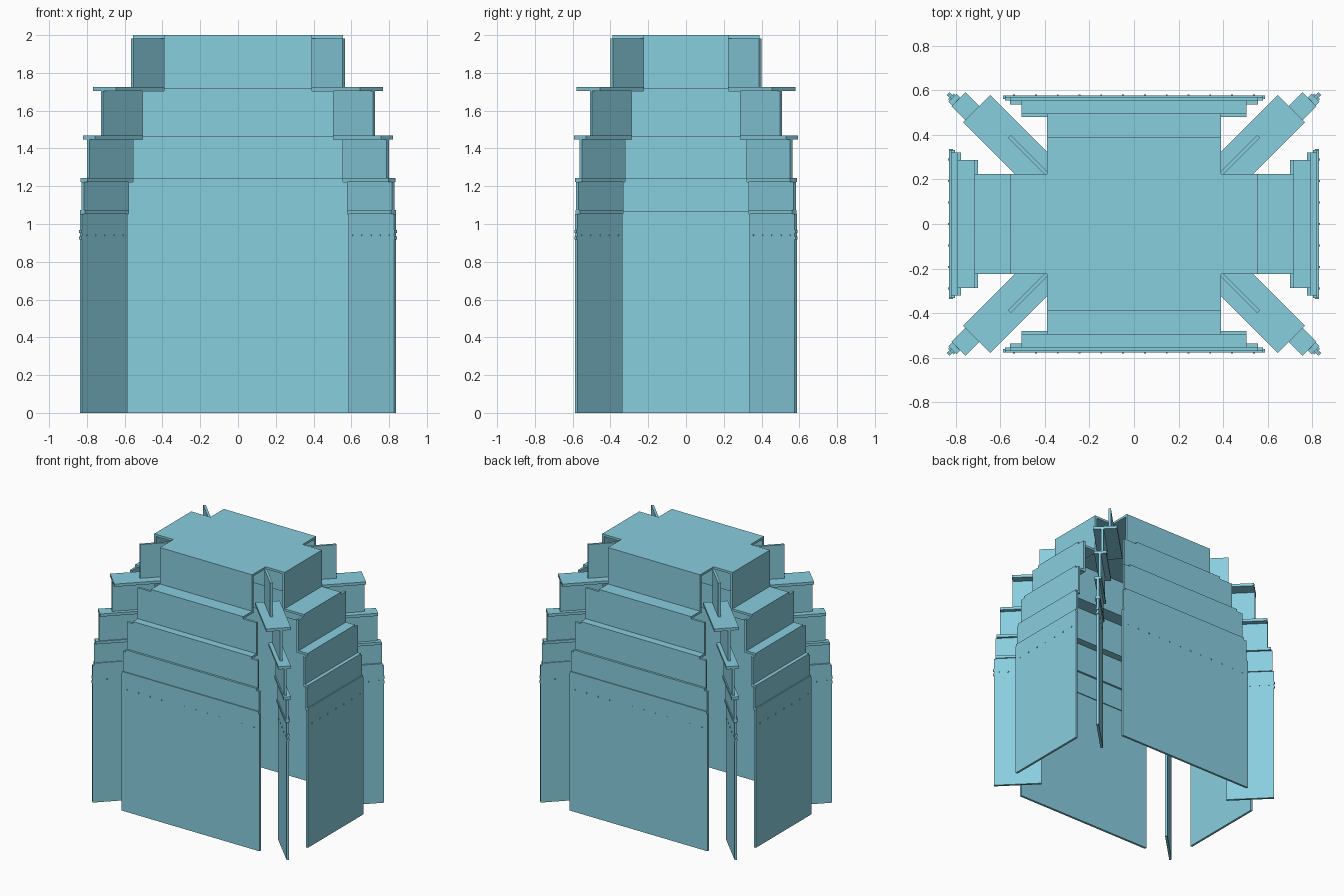
import bpy, bmesh, math
from mathutils import Matrix, Vector

cube = bpy.data.objects.get("Cube")
if cube:
    bpy.data.objects.remove(cube, do_unlink=True)

mat = bpy.data.materials.new("pale_teal")
mat.use_nodes = True
colour = (0.25, 0.62, 0.74, 1)
mat.diffuse_color = colour
mat.node_tree.nodes["Principled BSDF"].inputs["Base Color"].default_value = colour

T = 0.017    # plate thickness

# Each tier: top height, front panel half width, side panel half width,
# side panel distance, front panel distance, fin reach in x
TIERS = [
    (2.00, 0.392, 0.225, 0.555, 0.388, 0.56),
    (1.72, 0.505, 0.288, 0.717, 0.497, 0.72),
    (1.465, 0.557, 0.322, 0.794, 0.555, 0.793),
    (1.24, 0.580, 0.333, 0.822, 0.571, 0.822),
    (1.07, 0.588, 0.338, 0.831, 0.578, 0.831),
]
# Flange on the fin below each tier: outer centre x, y, half width
FLANGES = [(0.707, 0.518, 0.087), (0.789, 0.561, 0.044),
           (0.816, 0.568, 0.026), (0.823, 0.573, 0.018)]


def box(bm, lo, hi, matrix=Matrix.Identity(4)):
    """Add a box between two corners, then transform it."""
    lo, hi = Vector(lo), Vector(hi)
    place = Matrix.Translation((lo + hi) / 2) @ Matrix.Diagonal((hi - lo).to_4d())
    bmesh.ops.create_cube(bm, size=1, matrix=matrix @ place)


def finish(bm, name):
    bmesh.ops.recalc_face_normals(bm, faces=bm.faces)
    mesh = bpy.data.meshes.new(name)
    bm.to_mesh(mesh)
    bm.free()
    mesh.materials.append(mat)
    obj = bpy.data.objects.new(name, mesh)
    bpy.context.collection.objects.link(obj)
    return obj


def stepped_panel(name, angle, width, dist):
    """Thin walls stepping outward, joined by narrow ledges."""
    bm = bmesh.new()
    turn = Matrix.Rotation(angle, 4, 'Z')
    for i, tier in enumerate(TIERS):
        top, w, d = tier[0], tier[width], tier[dist]
        bottom = TIERS[i + 1][0] - T if i + 1 < len(TIERS) else 0
        box(bm, (-w, -d, bottom), (w, -d + T, top - T), turn)
        if i:
            prev = TIERS[i - 1]
            box(bm, (-prev[width], -d, top - T),
                (prev[width], -prev[dist] + T, top), turn)
    # Row of small bolts
    w, d = TIERS[-1][width], TIERS[-1][dist]
    count = round(w * 20)
    for k in range(count):
        x = -w + w * (2 * k + 1) / count
        box(bm, (x - 0.004, -d - 0.004, 0.936), (x + 0.004, -d, 0.944), turn)
    return finish(bm, name)


def corner_fin(name, sx, sy):
    """Upright diagonal plates with a flange at each step."""
    bm = bmesh.new()
    diagonal = Matrix.Rotation(math.pi / 4, 4, 'Z')
    half = 0.009
    for i, (top, x, y, _, _, reach) in enumerate(TIERS):
        bottom = TIERS[i + 1][0] - T if i + 1 < len(TIERS) else 0
        length = (reach - x) * math.sqrt(2)
        place = Matrix.Translation((x, y, 0)) @ diagonal
        box(bm, (0, -half, bottom), (length, half, top - T), place)
        if i < len(FLANGES):
            fx, fy, fw = FLANGES[i]
            run = (fx - x) * math.sqrt(2)
            z = TIERS[i + 1][0]
            place = Matrix.Translation((fx, fy, 0)) @ diagonal
            box(bm, (-run, -fw, z - T), (0, fw, z + 0.004), place)
    # Bolts along the lowest plate and on its outer edge
    for k in range(5):
        u = length * (k + 0.5) / 5
        place = Matrix.Translation((x, y, 0)) @ diagonal
        box(bm, (u - 0.004, -half - 0.004, 0.936), (u + 0.004, half + 0.004, 0.944), place)
    for z in (0.925, 0.96):
        box(bm, (length, -half, z - 0.008), (length + 0.006, half, z + 0.008), place)
    bm.transform(Matrix.Diagonal((sx, sy, 1, 1)))
    return finish(bm, name)


# Cross-shaped cap
top, w, s, sd, fd, _ = TIERS[0]
outline = [(w, s), (w, fd), (-w, fd), (-w, s), (-sd, s), (-sd, -s),
           (-w, -s), (-w, -fd), (w, -fd), (w, -s), (sd, -s), (sd, s)]
bm = bmesh.new()
face = bm.faces.new([bm.verts.new((x, y, top - T)) for x, y in outline])
grown = bmesh.ops.extrude_face_region(bm, geom=[face], use_keep_orig=True)
bmesh.ops.translate(bm, vec=(0, 0, T),
                    verts=[v for v in grown["geom"] if isinstance(v, bmesh.types.BMVert)])
finish(bm, "top_cap")

# Four walls and four corner fins
stepped_panel("front_panel", 0, 1, 4)
stepped_panel("left_panel", math.pi / 2, 2, 3)
stepped_panel("back_panel", math.pi, 1, 4)
stepped_panel("right_panel", -math.pi / 2, 2, 3)
for sx, side in ((1, "left"), (-1, "right")):
    for sy, end in ((-1, "front"), (1, "back")):
        corner_fin(f"{end}_{side}_fin", sx, sy)
